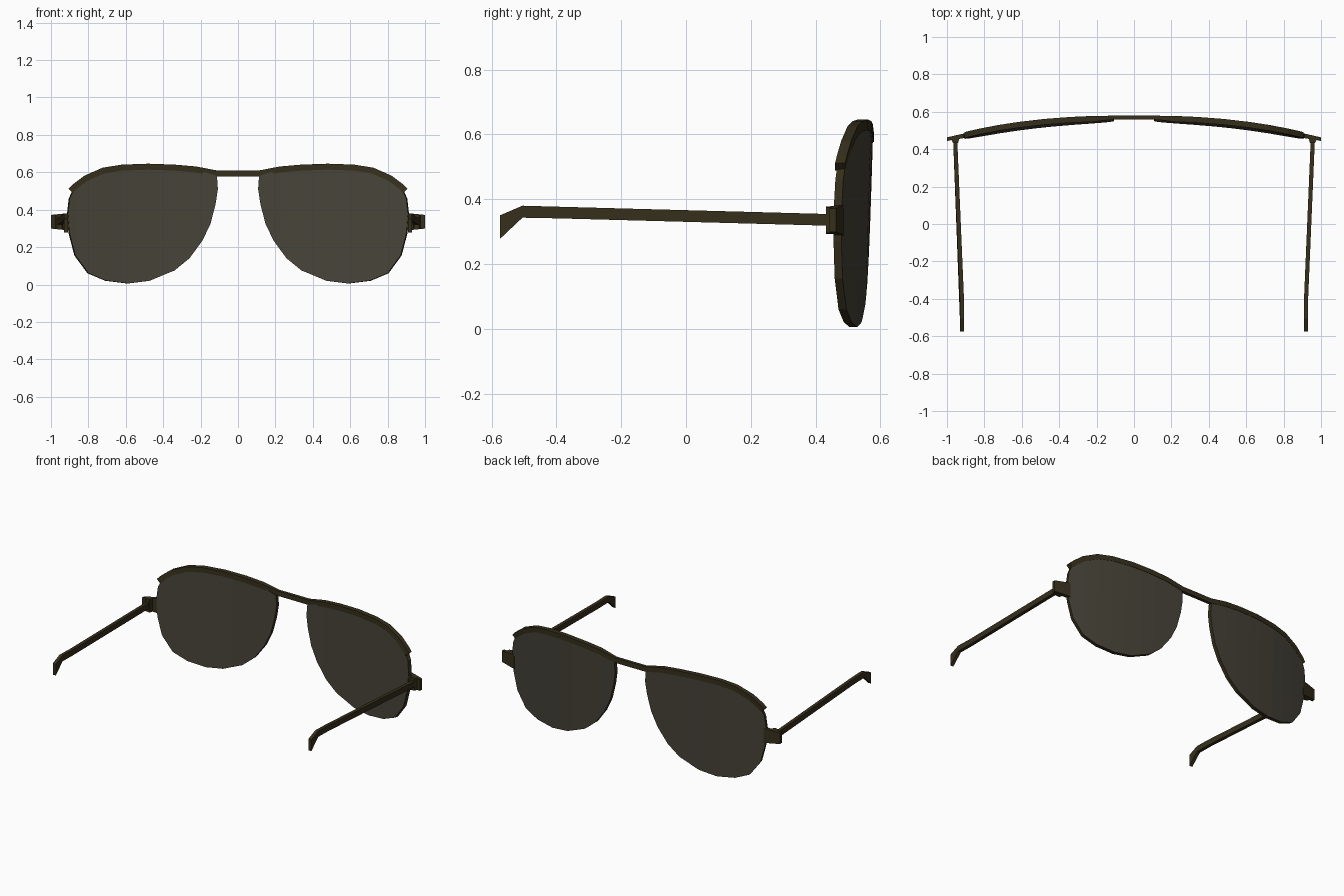
import bpy, bmesh
from mathutils import Vector

if "Cube" in bpy.data.objects:
    bpy.data.objects.remove(bpy.data.objects["Cube"])


def material(name, color):
    m = bpy.data.materials.new(name)
    m.diffuse_color = color
    m.use_nodes = True
    m.node_tree.nodes["Principled BSDF"].inputs["Base Color"].default_value = m.diffuse_color
    return m


FRAME = material("dark_frame", (0.036, 0.028, 0.011, 1))
LENS = material("tinted_lens", (0.062, 0.056, 0.040, 0.9))


def wrap_y(x, z):
    """Outer surface of the wrapped, slightly tilted front."""
    return 0.578 - 0.112 * abs(x) ** 2.4 - 0.03 * (0.6 - z)


def finish(name, bm, mats):
    """Turn a bmesh into an object mirrored across x = 0."""
    me = bpy.data.meshes.new(name)
    bm.to_mesh(me)
    bm.free()
    for m in mats:
        me.materials.append(m)
    ob = bpy.data.objects.new(name, me)
    bpy.context.collection.objects.link(ob)
    return ob


def mirror(ob):
    mod = ob.modifiers.new("mirror", 'MIRROR')
    mod.use_clip = True
    mod.merge_threshold = 0.0005


def loft(name, loops, cap_start=True, cap_end=True):
    """Skin between matching point loops."""
    bm = bmesh.new()
    rings = [[bm.verts.new(p) for p in loop] for loop in loops]
    for a, b in zip(rings, rings[1:]):
        for i in range(len(a)):
            j = (i + 1) % len(a)
            bm.faces.new((a[i], a[j], b[j], b[i]))
    if cap_start:
        bm.faces.new(rings[0][::-1])
    if cap_end:
        bm.faces.new(rings[-1])
    bmesh.ops.recalc_face_normals(bm, faces=bm.faces[:])
    ob = finish(name, bm, [FRAME])
    mirror(ob)
    return ob


# Lenses: teardrop outline cut into vertical strips, wrapped, then thickened
outline = [(0.59, 0.005), (0.473, 0.02), (0.34, 0.075), (0.26, 0.14), (0.19, 0.235),
           (0.147, 0.325), (0.12, 0.43), (0.108, 0.51), (0.113, 0.58), (0.227, 0.615),
           (0.34, 0.63), (0.48, 0.638), (0.63, 0.63), (0.72, 0.615), (0.82, 0.575),
           (0.875, 0.525), (0.905, 0.46), (0.914, 0.38), (0.905, 0.27),
           (0.875, 0.155), (0.805, 0.06), (0.71, 0.02)]
bm = bmesh.new()
bm.faces.new([bm.verts.new((x, 0, z)) for x, z in outline])
for cut in (0.15, 0.23, 0.32, 0.42, 0.52, 0.62, 0.72, 0.8, 0.86):
    bmesh.ops.bisect_plane(bm, geom=bm.verts[:] + bm.edges[:] + bm.faces[:],
                           plane_co=(cut, 0, 0), plane_no=(1, 0, 0))
for v in bm.verts:
    v.co.y = wrap_y(v.co.x, v.co.z)
bm.normal_update()
for f in bm.faces:
    if f.normal.y < 0:
        f.normal_flip()
lens = finish("lenses", bm, [LENS, FRAME])
solid = lens.modifiers.new("thickness", 'SOLIDIFY')
solid.thickness = 0.025
solid.offset = -1
solid.material_offset_rim = 1
mirror(lens)

# Brow bar and bridge: rectangular section swept along the lens tops
path = [(0, 0.593), (0.11, 0.593), (0.225, 0.615), (0.34, 0.625), (0.48, 0.63),
        (0.62, 0.625), (0.72, 0.609), (0.815, 0.567), (0.87, 0.525), (0.895, 0.5)]
loops = []
for i, (x, z) in enumerate(path):
    a = Vector(path[max(i - 1, 0)])
    b = Vector(path[min(i + 1, len(path) - 1)])
    t = (b - a).normalized() if i else Vector((1, 0))
    n = Vector((-t.y, t.x)) * 0.016
    y1 = wrap_y(x, z) + 0.002
    y0 = y1 - (0.02 if i < 2 else 0.031)
    loops.append([(x + n.x, y1, z + n.y), (x + n.x, y0, z + n.y),
                  (x - n.x, y0, z - n.y), (x - n.x, y1, z - n.y)])
loft("brow_bar", loops, cap_start=False)

# Hinge end pieces: top-view profile extruded in z
hinge = [(0.897, 0.461), (0.897, 0.486), (0.95, 0.475), (1.0, 0.463),
         (1.0, 0.443), (0.975, 0.449), (0.968, 0.433), (0.94, 0.433), (0.935, 0.455)]
loft("hinge_ends", [[(x, y, z + (0.97 - x) * s) for x, y in hinge]
                    for z, s in ((0.296, -0.1), (0.375, 0.1))])

# Temples: side profile with a hooked tip, leaning inwards towards the back
side = [(0.45, 0.318), (0.45, 0.354), (-0.4, 0.377), (-0.505, 0.38),
        (-0.575, 0.35), (-0.575, 0.277), (-0.505, 0.343), (-0.4, 0.341)]
lean = lambda y: 0.92 + max(y + 0.4, 0) / 0.85 * 0.036
loft("temples", [[(lean(y) + dx, y, z) for y, z in side] for dx in (-0.011, 0.011)])
